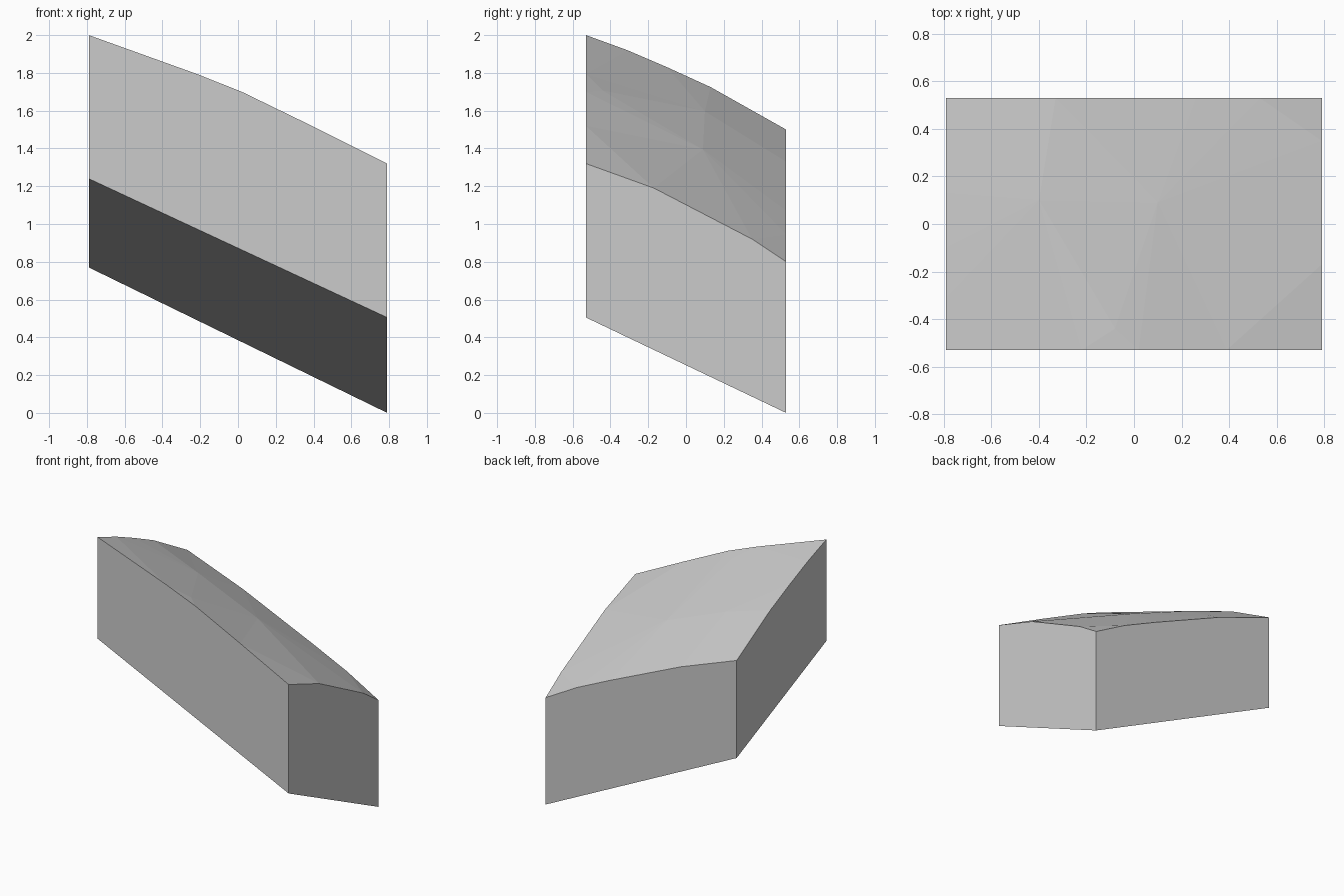
import bpy, bmesh
from mathutils import Vector
from mathutils.geometry import delaunay_2d_cdt

if "Cube" in bpy.data.objects:
    bpy.data.objects.remove(bpy.data.objects["Cube"])

HX, HY = 0.79, 0.53

# Top rim profiles: (position along the edge, height)
FRONT = [(-HX, 2.0), (-0.22, 1.795), (0.02, 1.70), (0.39, 1.52), (HX, 1.32)]
BACK = [(-HX, 1.50), (-0.33, 1.33), (0.26, 1.07), (0.53, 0.945), (HX, 0.80)]
LEFT = [(-HY, 2.0), (-0.31, 1.92), (-0.10, 1.83), (0.13, 1.725), (HY, 1.50)]
RIGHT = [(-HY, 1.32), (-0.17, 1.19), (0.35, 0.92), (HY, 0.80)]
INNER = [(-0.40, 0.10), (0.10, 0.09), (-0.08, -0.44)]


def sample(profile, t):
    for (a, za), (b, zb) in zip(profile, profile[1:]):
        if t <= b:
            return za + (zb - za) * (t - a) / (b - a)
    return profile[-1][1]


def bilinear(u, v, fl, fr, bl, br):
    return (1 - v) * ((1 - u) * fl + u * fr) + v * ((1 - u) * bl + u * br)


def top_height(x, y):
    # Gently crowned patch spanning the four rim profiles
    u, v = (x + HX) / (2 * HX), (y + HY) / (2 * HY)
    across = (1 - u) * sample(LEFT, y) + u * sample(RIGHT, y)
    along = (1 - v) * sample(FRONT, x) + v * sample(BACK, x)
    return across + along - bilinear(u, v, 2.0, 1.32, 1.50, 0.80)


def bottom_height(x, y):
    u, v = (x + HX) / (2 * HX), (y + HY) / (2 * HY)
    return bilinear(u, v, 1.24, 0.505, 0.77, 0.0)


# Rim outline, counter-clockwise from the front left corner
rim = [(x, -HY) for x, _ in FRONT[:-1]] + [(HX, y) for y, _ in RIGHT[:-1]]
rim += [(x, HY) for x, _ in BACK[:0:-1]] + [(-HX, y) for y, _ in LEFT[:0:-1]]
n = len(rim)
points = [Vector(p) for p in rim + INNER]
loop = [(i, (i + 1) % n) for i in range(n)]
flat, _, tris, *_ = delaunay_2d_cdt(points, loop, [], 1, 1e-5)

bm = bmesh.new()
# Faceted crowned top
top = [bm.verts.new((p.x, p.y, top_height(p.x, p.y))) for p in flat]
for tri in tris:
    bm.faces.new([top[i] for i in tri])

# Slanted underside
corners = [(-HX, -HY), (HX, -HY), (HX, HY), (-HX, HY)]
base = [bm.verts.new((x, y, bottom_height(x, y))) for x, y in corners]
bm.faces.new(base[::-1])

# Four upright walls following the rim
starts = [min(range(len(flat)), key=lambda i: (flat[i] - Vector(c)).length) for c in corners]
sides = [(1, -HY, 0), (0, HX, 0), (1, HY, 1), (0, -HX, 1)]
for k, (axis, value, rev) in enumerate(sides):
    edge = [v for v in top if abs(v.co[axis] - value) < 1e-4]
    edge.sort(key=lambda v: v.co[1 - axis], reverse=not rev)
    bm.faces.new([base[k], base[(k + 1) % 4]] + edge)

bmesh.ops.recalc_face_normals(bm, faces=bm.faces)
mesh = bpy.data.meshes.new("slanted_block")
bm.to_mesh(mesh)
bm.free()

grey = bpy.data.materials.new("light_grey")
grey.diffuse_color = (0.6, 0.6, 0.6, 1)
grey.use_nodes = True
grey.node_tree.nodes["Principled BSDF"].inputs["Base Color"].default_value = grey.diffuse_color
mesh.materials.append(grey)
block = bpy.data.objects.new("slanted_block", mesh)
bpy.context.collection.objects.link(block)
